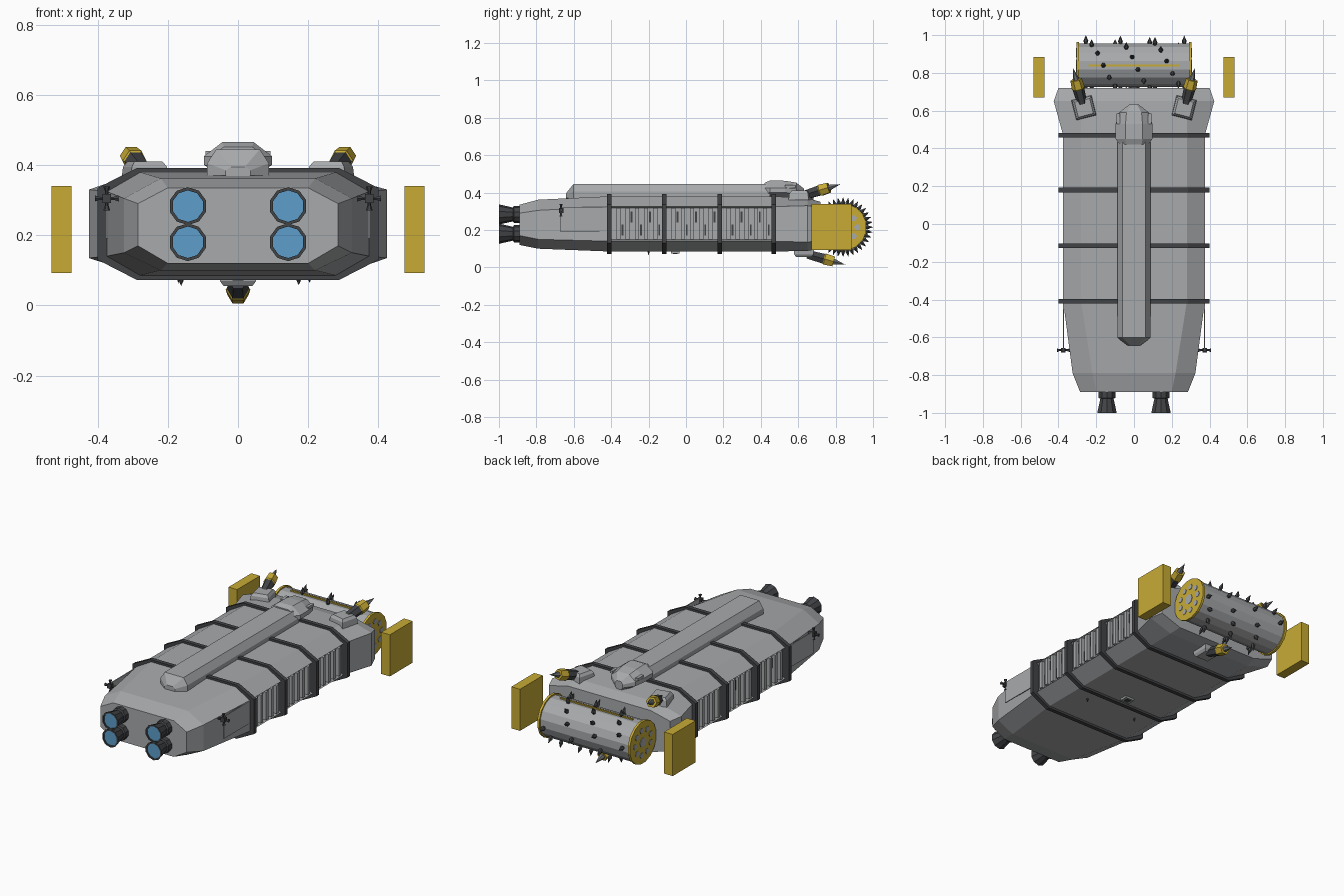
import bpy, bmesh, math
from mathutils import Vector

if "Cube" in bpy.data.objects:
    bpy.data.objects.remove(bpy.data.objects["Cube"])


def material(name, r, g, b):
    m = bpy.data.materials.new(name)
    m.use_nodes = True
    m.diffuse_color = (r, g, b, 1)
    m.node_tree.nodes["Principled BSDF"].inputs["Base Color"].default_value = (r, g, b, 1)
    return m


HULL = material("hull grey", 0.39, 0.40, 0.41)
DARK = material("dark metal", 0.055, 0.057, 0.062)
YELLOW = material("industrial yellow", 0.58, 0.41, 0.036)
BLUE = material("engine blue", 0.11, 0.34, 0.60)
STEEL = material("spike steel", 0.16, 0.165, 0.17)


def finish(name, bm, *mats):
    bmesh.ops.recalc_face_normals(bm, faces=bm.faces)
    mesh = bpy.data.meshes.new(name)
    bm.to_mesh(mesh)
    bm.free()
    for m in mats:
        mesh.materials.append(m)
    ob = bpy.data.objects.new(name, mesh)
    bpy.context.collection.objects.link(ob)
    return ob


def octagon(y, w, tw, zb, zl, zh, zt):
    right = [(tw, zb), (w, zl), (w, zh), (tw, zt)]
    left = [(-x, z) for x, z in reversed(right)]
    return [Vector((x, y, z)) for x, z in right + left]


def loft(rings):
    bm = bmesh.new()
    vs = [[bm.verts.new(p) for p in ring] for ring in rings]
    n = len(rings[0])
    for a, b in zip(vs, vs[1:]):
        for i in range(n):
            j = (i + 1) % n
            bm.faces.new((a[i], a[j], b[j], b[i]))
    bm.faces.new(vs[0])
    bm.faces.new(vs[-1])
    return bm


def turned(bm, start, end, profile, n, spin=0.0, bands=None):
    """Turn (distance, radius) pairs around the line from start to end."""
    start, axis = Vector(start), (Vector(end) - Vector(start)).normalized()
    side = axis.cross(Vector((0, 0, 1)))
    side = side.normalized() if side.length > 0.01 else Vector((1, 0, 0))
    up = axis.cross(side)
    rings = []
    for d, r in profile:
        c = start + axis * d
        if r == 0:
            rings.append([bm.verts.new(c)])
            continue
        angles = [spin + math.tau * k / n for k in range(n)]
        rings.append([bm.verts.new(c + (side * math.cos(t) + up * math.sin(t)) * r) for t in angles])
    for k, (a, b) in enumerate(zip(rings, rings[1:])):
        for i in range(n):
            j = (i + 1) % n
            quad = [a[i % len(a)], a[j % len(a)], b[j % len(b)], b[i % len(b)]]
            f = bm.faces.new(list(dict.fromkeys(quad)))
            f.material_index = bands[k] if bands else 0


def box(bm, x0, x1, y0, y1, z0, z1):
    vs = bmesh.ops.create_cube(bm, size=1)["verts"]
    bmesh.ops.scale(bm, vec=(x1 - x0, y1 - y0, z1 - z0), verts=vs)
    bmesh.ops.translate(bm, vec=((x0 + x1) / 2, (y0 + y1) / 2, (z0 + z1) / 2), verts=vs)


# Hull with recessed side bays
RIBS = [-0.41, -0.115, 0.18, 0.47]
rings = [octagon(-0.89, 0.285, 0.20, 0.12, 0.17, 0.29, 0.335),
         octagon(-0.79, 0.325, 0.22, 0.10, 0.15, 0.305, 0.362)]
rings += [octagon(y, 0.375, 0.28, 0.085, 0.14, 0.325, 0.38) for y in RIBS]
rings += [octagon(0.65, 0.425, 0.28, 0.088, 0.135, 0.33, 0.37),
          octagon(0.72, 0.40, 0.27, 0.10, 0.145, 0.32, 0.35)]
bm = loft(rings)
bm.normal_update()
bmesh.ops.recalc_face_normals(bm, faces=bm.faces)
bays = [f for f in bm.faces if abs(f.normal.x) > 0.999]
bmesh.ops.inset_individual(bm, faces=bays, thickness=0.012, depth=-0.018)
finish("hull", bm, HULL)

# Frame ribs wrapped around the hull
for k, y in enumerate(RIBS):
    ring = [octagon(y + d, 0.40, 0.287, 0.072, 0.13, 0.335, 0.392) for d in (-0.012, 0.012)]
    finish(f"frame_rib_{k + 1}", loft(ring), DARK)

# Side bay struts and dark slots
struts, slots = bmesh.new(), bmesh.new()
for s in (-1, 1):
    for k, (a, b) in enumerate(zip(RIBS, RIBS[1:])):
        step = (b - a) / 6
        for i in range(1, 6):
            y = a + step * i
            box(struts, s * 0.35, s * 0.377, y - 0.011, y + 0.011, 0.15, 0.317)
            z = 0.17 if (i + k) % 2 else 0.24
            box(slots, s * 0.354, s * 0.362, y + 0.016, y + 0.026, z, z + 0.06)
finish("bay_struts", struts, HULL)
finish("bay_slots", slots, DARK)

# Dorsal spine and its raised head
finish("dorsal_spine", loft([
    octagon(-0.642, 0.035, 0.02, 0.36, 0.37, 0.385, 0.395),
    octagon(-0.602, 0.088, 0.062, 0.36, 0.37, 0.405, 0.445),
    octagon(0.45, 0.088, 0.062, 0.36, 0.37, 0.405, 0.445)]), HULL)
finish("spine_head", loft([
    octagon(0.42, 0.075, 0.04, 0.37, 0.395, 0.425, 0.452),
    octagon(0.45, 0.097, 0.045, 0.37, 0.40, 0.425, 0.465),
    octagon(0.53, 0.097, 0.045, 0.37, 0.40, 0.425, 0.463),
    octagon(0.59, 0.080, 0.04, 0.37, 0.395, 0.42, 0.453),
    octagon(0.632, 0.025, 0.015, 0.37, 0.385, 0.405, 0.42)]), HULL)
bm = bmesh.new()
for s in (-1, 1):
    box(bm, s * 0.075, s * 0.092, 0.53, 0.585, 0.425, 0.44)
finish("head_brackets", bm, HULL)

# Engine nozzles with glowing ends
bell = [(0, 0), (0, 0.046), (0.04, 0.046), (0.045, 0.037), (0.12, 0.054),
        (0.12, 0.045), (0.114, 0.045), (0.114, 0)]
for x in (-0.143, 0.143):
    for z in (0.18, 0.283):
        bm = bmesh.new()
        turned(bm, (x, -0.88, z), (x, -1, z), bell, 10, math.pi / 10, [0, 0, 0, 0, 0, 0, 1])
        where = ("left" if x > 0 else "right") + ("_upper" if z > 0.2 else "_lower")
        finish("engine_" + where, bm, DARK, BLUE)

# Side fins carrying small cross thrusters
for s, side in ((-1, "right"), (1, "left")):
    bm = bmesh.new()
    box(bm, s * 0.371, s * 0.376, -0.67, -0.41, 0.19, 0.322)
    finish("side_fin_" + side, bm, HULL)
    bm = bmesh.new()
    c = Vector((s * 0.374, -0.668, 0.305))
    box(bm, c.x - 0.012, c.x + 0.012, c.y - 0.012, c.y + 0.012, c.z - 0.013, c.z + 0.013)
    for d in ((1, 0, 0), (-1, 0, 0), (0, 0, 1), (0, 0, -1)):
        turned(bm, c, c + Vector(d), [(0, 0), (0, 0.005), (0.02, 0.005), (0.034, 0.010), (0.034, 0)], 6)
    finish("cross_thruster_" + side, bm, DARK)

# Grinding drum with yellow end caps
bm = bmesh.new()
R = 0.126
turned(bm, (-0.305, 0.84, 0.215), (0.305, 0.84, 0.215),
       [(0, 0), (0, R), (0.014, R), (0.014, 0.118), (0.596, 0.118), (0.596, R), (0.61, R), (0.61, 0)],
       16, math.pi / 16, [1, 1, 1, 0, 1, 1, 1])
finish("drum", bm, HULL, YELLOW)

# Drum spikes in three staggered spirals
bm = bmesh.new()
for c in range(3):
    for i in range(12):
        t = math.radians(30 * i + 10 * c)
        out = Vector((0, math.cos(t), math.sin(t)))
        p = Vector((-0.255 + 0.183 * c + 0.031 * (i % 6), 0.84, 0.215)) + out * 0.112
        turned(bm, p, p + out, [(0, 0), (0, 0.008), (0.018, 0.013), (0.048, 0)], 6)
finish("drum_spikes", bm, DARK)

# Yellow guide bar and cap inlays
bm = bmesh.new()
box(bm, -0.24, 0.24, 0.835, 0.845, 0.325, 0.338)
finish("drum_guide_bar", bm, YELLOW)
bm = bmesh.new()
for s in (-1, 1):
    for i in range(9):
        t = math.tau * i / 9
        p = Vector((s * 0.303, 0.84 + 0.075 * math.cos(t), 0.215 + 0.075 * math.sin(t)))
        turned(bm, p, p + Vector((s, 0, 0)), [(0, 0.017), (0.005, 0.017), (0.005, 0)], 6)
    p = Vector((s * 0.303, 0.84, 0.215))
    turned(bm, p, p + Vector((s, 0, 0)), [(0, 0.03), (0.005, 0.03), (0.005, 0)], 8)
finish("drum_cap_inlays", bm, HULL)

# Floating yellow side blocks
for s, side in ((-1, "right"), (1, "left")):
    bm = bmesh.new()
    box(bm, s * 0.475, s * 0.532, 0.67, 0.885, 0.092, 0.34)
    finish("side_block_" + side, bm, YELLOW)

# Drill turrets: two above, one below
barrel = [(0, 0), (0, 0.026), (0.09, 0.031), (0.095, 0.035), (0.145, 0.031),
          (0.145, 0.018), (0.21, 0)]
for side, start, end, foot, lift in (
        ("left", (0.272, 0.63, 0.385), (0.325, 0.835, 0.448), (0.265, 0.615, 0.36), 1),
        ("right", (-0.272, 0.63, 0.385), (-0.325, 0.835, 0.448), (-0.265, 0.615, 0.36), 1),
        ("lower", (0, 0.65, 0.07), (0, 0.86, 0.012), (0, 0.63, 0.105), -1)):
    bm = bmesh.new()
    turned(bm, start, end, barrel, 6, 0, [0, 0, 1, 1, 1, 2])
    finish("drill_" + side, bm, DARK, YELLOW, STEEL)
    bm = bmesh.new()
    heading = math.atan2(start[0] - end[0], 0.21)
    turned(bm, foot, Vector(foot) + Vector((0, 0, lift)),
           [(0, 0), (0, 0.078), (0.035, 0.073), (0.05, 0.058), (0.05, 0)], 4, math.pi / 4 + heading * lift)
    finish("drill_mount_" + side, bm, HULL)

# Belly hatch and antennas
bm = bmesh.new()
box(bm, -0.03, 0.03, -0.08, -0.035, 0.074, 0.09)
finish("belly_hatch", bm, HULL)
bm = bmesh.new()
box(bm, -0.015, 0.015, -0.07, -0.045, 0.071, 0.08)
for x in (-0.17, 0.17):
    turned(bm, (x, -0.2, 0.09), (x, -0.2, 0), [(0, 0), (0, 0.008), (0.028, 0)], 6)
finish("belly_antennas", bm, DARK)
